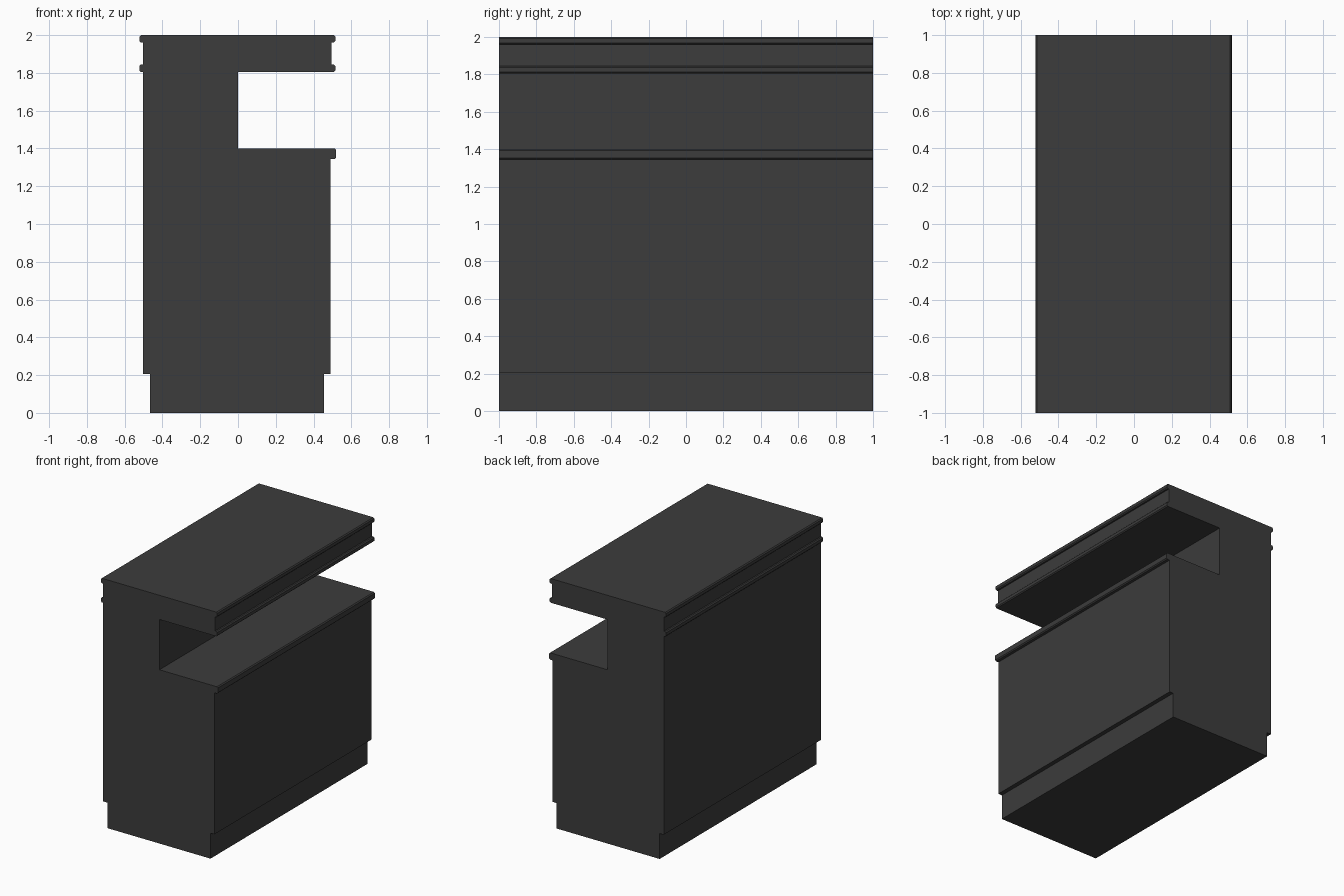
import bpy, bmesh

if "Cube" in bpy.data.objects:
    bpy.data.objects.remove(bpy.data.objects["Cube"])

HALF_LENGTH = 1.0
BEVEL = 0.008

dark = bpy.data.materials.new("dark_grey")
dark.diffuse_color = (0.045, 0.045, 0.045, 1)
dark.use_nodes = True
dark.node_tree.nodes["Principled BSDF"].inputs["Base Color"].default_value = dark.diffuse_color


def lip(side, x, z0, z1):
    """Outer edge of a trim strip with clipped corners, bottom to top."""
    return [(side * (x - BEVEL), z0), (side * x, z0 + BEVEL),
            (side * x, z1 - BEVEL), (side * (x - BEVEL), z1)]


def extrude_profile(name, points):
    """Run an x-z outline along the full length of the counter."""
    bm = bmesh.new()
    face = bm.faces.new([bm.verts.new((x, -HALF_LENGTH, z)) for x, z in points])
    result = bmesh.ops.extrude_face_region(bm, geom=[face])
    moved = [v for v in result["geom"] if isinstance(v, bmesh.types.BMVert)]
    bmesh.ops.translate(bm, verts=moved, vec=(0, 2 * HALF_LENGTH, 0))
    bmesh.ops.recalc_face_normals(bm, faces=bm.faces)
    mesh = bpy.data.meshes.new(name)
    bm.to_mesh(mesh)
    bm.free()
    mesh.materials.append(dark)
    obj = bpy.data.objects.new(name, mesh)
    bpy.context.collection.objects.link(obj)
    return obj


# Recessed plinth and right-hand cabinet wall
outline = [(-0.465, 0), (0.455, 0), (0.455, 0.205), (0.49, 0.205)]

# Worktop lip, then the open serving niche
outline += [(0.49, 1.345)] + lip(1, 0.52, 1.345, 1.40)
outline += [(0, 1.40), (0, 1.805)]

# Two trim strips on the right of the upper shelf
outline += lip(1, 0.515, 1.805, 1.845) + [(0.495, 1.845), (0.495, 1.96)]
outline += lip(1, 0.515, 1.96, 2.0)

# Matching trim strips on the left, then down the tall wall
outline += lip(-1, 0.522, 1.96, 2.0)[::-1] + [(-0.502, 1.96), (-0.502, 1.845)]
outline += lip(-1, 0.522, 1.805, 1.845)[::-1] + [(-0.502, 1.805)]
outline += [(-0.502, 0.205), (-0.465, 0.205)]

extrude_profile("service_counter", outline)
